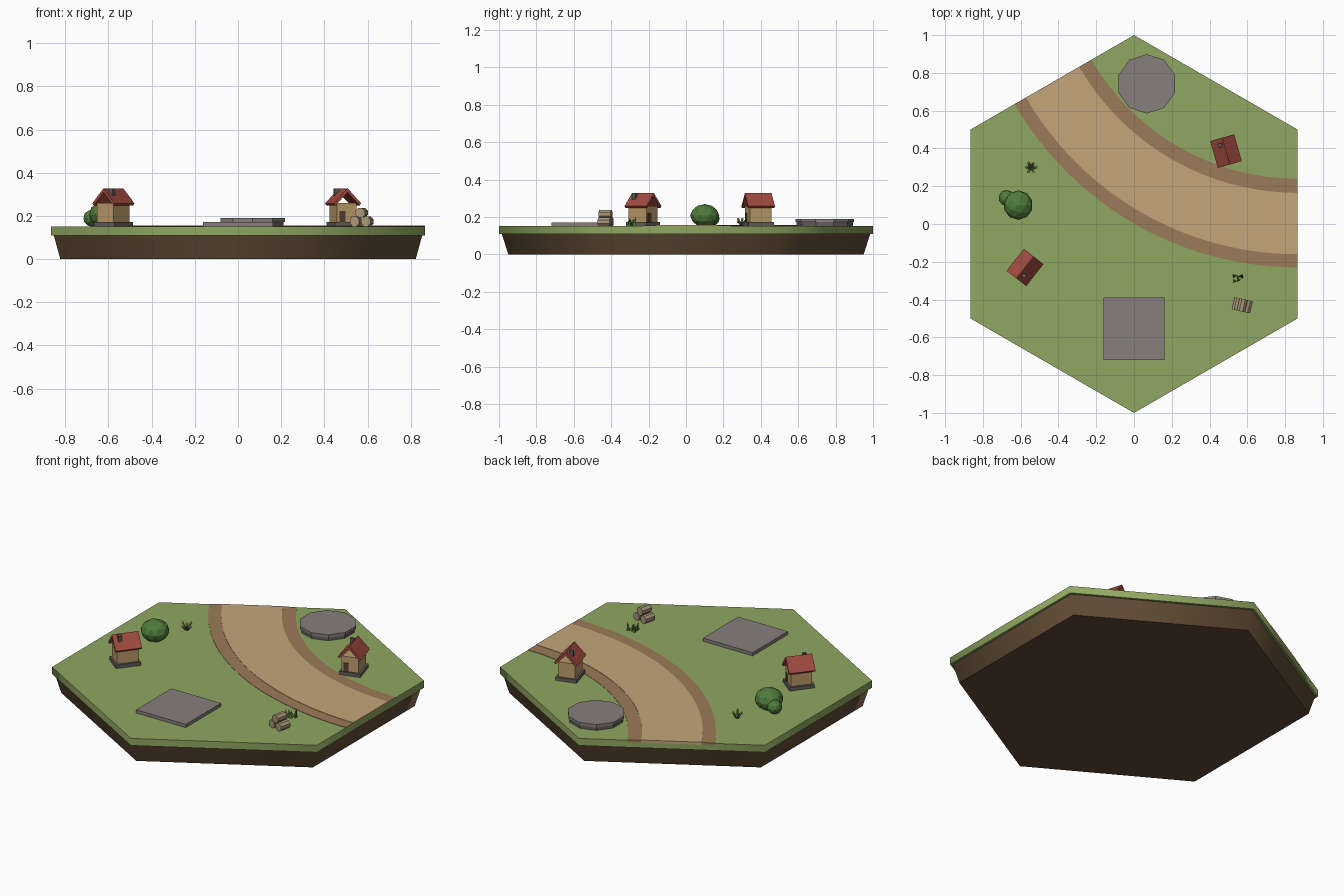
import bpy, bmesh, math, random
from mathutils import Matrix, Vector

if "Cube" in bpy.data.objects:
    bpy.data.objects.remove(bpy.data.objects["Cube"])
random.seed(4)
TOP = 0.152
mats = {}

def mat(name, rgb):
    m = bpy.data.materials.new(name)
    m.diffuse_color = (*rgb, 1)
    m.use_nodes = True
    m.node_tree.nodes["Principled BSDF"].inputs["Base Color"].default_value = m.diffuse_color
    mats[name] = m

mat("grass", (0.28, 0.39, 0.12))
mat("soil", (0.12, 0.07, 0.035))
mat("road", (0.54, 0.38, 0.19))
mat("verge", (0.33, 0.20, 0.10))
mat("stone", (0.24, 0.21, 0.20))
mat("plinth", (0.13, 0.11, 0.11))
mat("wall", (0.50, 0.33, 0.14))
mat("roof", (0.36, 0.07, 0.05))
mat("door", (0.09, 0.05, 0.025))
mat("leaf", (0.08, 0.20, 0.045))
mat("blade", (0.07, 0.17, 0.04))
mat("petal", (0.75, 0.55, 0.25))
mat("wood", (0.40, 0.31, 0.19))

def finish(name, bm, material, M=None, smooth=None):
    bmesh.ops.recalc_face_normals(bm, faces=bm.faces)
    me = bpy.data.meshes.new(name)
    bm.to_mesh(me)
    bm.free()
    if smooth:
        for p in me.polygons:
            p.use_smooth = True
        me.set_sharp_from_angle(angle=math.radians(smooth))
    me.materials.append(mats[material])
    ob = bpy.data.objects.new(name, me)
    if M:
        ob.matrix_world = M
    bpy.context.collection.objects.link(ob)
    return ob

def extrude(name, pts, vec, material, M=None):
    """Flat outline pushed along a vector."""
    bm = bmesh.new()
    f = bm.faces.new([bm.verts.new(p) for p in pts])
    r = bmesh.ops.extrude_face_region(bm, geom=[f])
    bmesh.ops.translate(bm, vec=vec, verts=[v for v in r["geom"] if isinstance(v, bmesh.types.BMVert)])
    return finish(name, bm, material, M)

def box(name, c, s, material, M=None):
    bm = bmesh.new()
    bmesh.ops.create_cube(bm, size=1, matrix=Matrix.Translation(c) @ Matrix.Diagonal((*s, 1)))
    return finish(name, bm, material, M)

def prism(name, n, r1, r2, z1, z2, material, M=None, turn=90, smooth=None):
    bm = bmesh.new()
    rings = [[bm.verts.new((r * math.cos(math.radians(turn) + math.tau * i / n),
                            r * math.sin(math.radians(turn) + math.tau * i / n), z))
              for i in range(n)] for r, z in ((r1, z1), (r2, z2))]
    for i in range(n):
        j = (i + 1) % n
        bm.faces.new((rings[0][i], rings[0][j], rings[1][j], rings[1][i]))
    for ring in rings:
        bm.faces.new(ring)
    return finish(name, bm, material, M, smooth)

def place(x, y, deg=0, z=TOP):
    return Matrix.Translation((x, y, z)) @ Matrix.Rotation(math.radians(deg), 4, 'Z')

# hexagonal tile: tapered soil under a grass slab
prism("soil_base", 6, 0.95, 0.985, 0, 0.11, "soil", smooth=65)
prism("grass_slab", 6, 1, 1, 0.11, TOP, "grass", smooth=65)

# curved road, centred where two edge lines of the tile meet
def arc_band(name, r1, r2, z1, z2, material):
    a = [math.radians(210 + 60 * i / 24) for i in range(25)]
    pt = lambda r, t: (0.866 + r * math.cos(t), 1.5 + r * math.sin(t), z1)
    pts = [pt(r1, t) for t in a] + [pt(r2, t) for t in reversed(a)]
    extrude(name, pts, (0, 0, z2 - z1), material)

arc_band("road_verge_inner", 1.26, 1.335, 0.14, TOP + 0.002, "verge")
arc_band("road_verge_outer", 1.66, 1.73, 0.14, TOP + 0.002, "verge")
arc_band("road_surface", 1.335, 1.66, 0.14, TOP + 0.004, "road")

# stone pads
box("square_pad", (0, -0.555, TOP + 0.008), (0.325, 0.33, 0.022), "stone")
prism("round_pad_foot", 10, 0.15, 0.15, -0.005, 0.02, "plinth", place(0.068, 0.742))
prism("round_pad_top", 10, 0.157, 0.157, 0.02, 0.038, "stone", place(0.068, 0.742))

# two cottages (local front is -y, ridge along y)
def cottage(tag, M):
    box(tag + "_plinth", (0, 0, 0.007), (0.12, 0.14, 0.026), "plinth", M)
    box(tag + "_walls", (0, 0, 0.063), (0.096, 0.12, 0.09), "wall", M)
    for side, s in (("left", -1), ("right", 1)):
        prof = [(0, 0.176), (s * 0.066, 0.106), (s * 0.058, 0.096), (0, 0.157)]
        extrude(f"{tag}_roof_{side}", [(x, -0.074, z) for x, z in prof], (0, 0.148, 0), "roof", M)
    box(tag + "_door", (-0.022, -0.061, 0.045), (0.028, 0.006, 0.05), "door", M)
    box(tag + "_chimney", (-0.022, 0.038, 0.153), (0.02, 0.02, 0.044), "plinth", M)

cottage("west_cottage", place(-0.577, -0.23, 142))
cottage("east_cottage", place(0.487, 0.386, 16))

# bushes
for name, x, y, z, r, h in (("bush_large", -0.613, 0.1, 0.207, 0.078, 0.062),
                            ("bush_small", -0.675, 0.138, 0.19, 0.042, 0.04)):
    bm = bmesh.new()
    bmesh.ops.create_icosphere(bm, subdivisions=2, radius=1)
    finish(name, bm, "leaf", Matrix.Translation((x, y, z)) @ Matrix.Diagonal((r, r, h, 1)))

# flower clump: stems with small heads
for i in range(6):
    t = math.tau * i / 6
    d = Vector((math.cos(t), math.sin(t), 0))
    base = Vector((-0.545, 0.3, TOP - 0.002))
    tip = base + d * 0.025 + Vector((0, 0, 0.026 + 0.012 * (i % 2)))
    rot = (tip - base).to_track_quat('Z', 'Y').to_matrix().to_4x4()
    prism(f"flower_stem_{i}", 4, 0.009, 0.004, 0, (tip - base).length, "blade", Matrix.Translation(base) @ rot)
    bm = bmesh.new()
    bmesh.ops.create_icosphere(bm, subdivisions=1, radius=0.008)
    finish(f"flower_head_{i}", bm, "petal", Matrix.Translation(tip))

# grass tuft: leaning spikes
for i, (x, y) in enumerate(((0.53, -0.275), (0.55, -0.28), (0.57, -0.278), (0.532, -0.302), (0.553, -0.295))):
    lean = Matrix.Rotation(random.uniform(-0.25, 0.25), 4, 'Y')
    prism(f"grass_blade_{i}", 3, 0.012, 0.001, 0, random.uniform(0.035, 0.055), "blade",
          place(x, y, random.uniform(0, 120)) @ lean)

# stacked logs
for i, (x, z) in enumerate(((-0.027, 0.022), (0.027, 0.022), (0, 0.062))):
    prism(f"log_{i}", 8, 0.024, 0.024, -0.033, 0.033, "wood",
          place(0.573, -0.43, -13) @ Matrix.Translation((x, 0, z)) @ Matrix.Rotation(math.pi / 2, 4, 'X'), turn=22.5)
